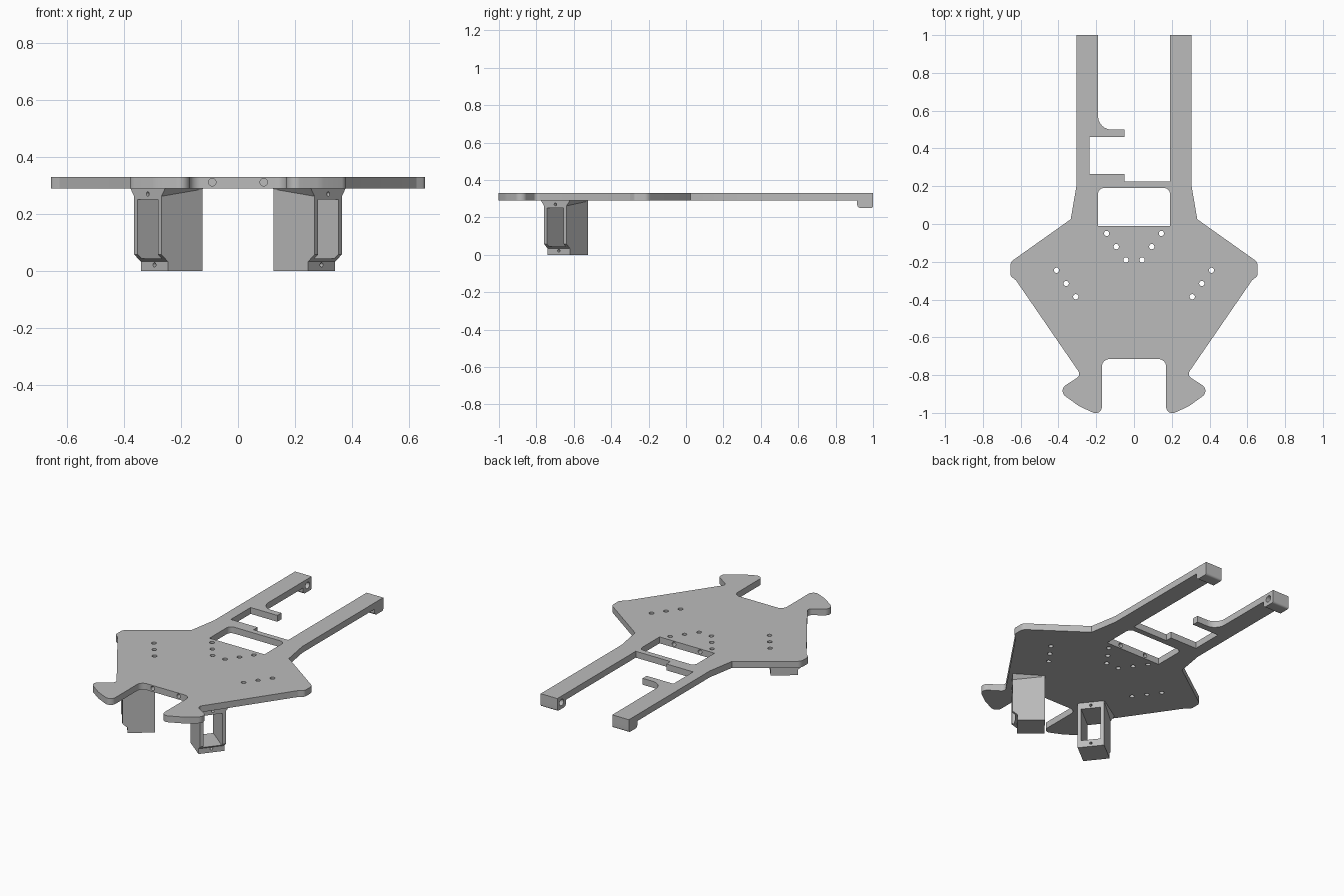
import bpy, bmesh, math
from mathutils import Matrix, Vector

if "Cube" in bpy.data.objects:
    bpy.data.objects.remove(bpy.data.objects["Cube"], do_unlink=True)

grey = bpy.data.materials.new("light_grey")
grey.use_nodes = True
grey.diffuse_color = (0.5, 0.5, 0.5, 1)
grey.node_tree.nodes["Principled BSDF"].inputs["Base Color"].default_value = (0.5, 0.5, 0.5, 1)

BOTTOM, TOP = 0.29, 0.33
YZ = Matrix(((0, 0, 1, 0), (1, 0, 0, 0), (0, 1, 0, 0), (0, 0, 0, 1)))  # profile in y, z
XZ = Matrix(((1, 0, 0, 0), (0, 0, 1, 0), (0, 1, 0, 0), (0, 0, 0, 1)))  # profile in x, z


def fillet(corners, steps=8):
    """Round each (x, y, radius) corner of a closed profile."""
    pts = []
    for i, (x, y, r) in enumerate(corners):
        p = Vector((x, y))
        if r == 0:
            pts.append(p)
            continue
        a = (Vector(corners[i - 1][:2]) - p).normalized()
        b = (Vector(corners[(i + 1) % len(corners)][:2]) - p).normalized()
        half = a.angle(b) / 2
        centre = p + (a + b).normalized() * r / math.sin(half)
        start = p + a * r / math.tan(half) - centre
        end = p + b * r / math.tan(half) - centre
        for s in range(steps + 1):
            t = s / steps
            pts.append(centre + (start * (1 - t) + end * t).normalized() * r)
    return pts


def prism(bm, pts, low, high, matrix=Matrix()):
    """Extrude a flat profile from low to high."""
    rings = [[bm.verts.new(matrix @ Vector((p[0], p[1], h))) for p in pts] for h in (low, high)]
    bm.faces.new(rings[0][::-1])
    bm.faces.new(rings[1])
    for i in range(len(pts)):
        bm.faces.new((rings[0][i - 1], rings[0][i], rings[1][i], rings[1][i - 1]))


def rod(bm, centre, axis, radius, length):
    turn = Vector(axis).to_track_quat('Z', 'Y').to_matrix().to_4x4()
    bmesh.ops.create_cone(bm, cap_ends=True, segments=24, radius1=radius, radius2=radius,
                          depth=length, matrix=Matrix.Translation(centre) @ turn)


def make(name, bm, matrix=Matrix()):
    bm.transform(matrix)
    bmesh.ops.recalc_face_normals(bm, faces=bm.faces)
    mesh = bpy.data.meshes.new(name)
    bm.to_mesh(mesh)
    bm.free()
    mesh.materials.append(grey)
    ob = bpy.data.objects.new(name, mesh)
    bpy.context.collection.objects.link(ob)
    return ob


def combine(ob, tool, operation):
    mod = ob.modifiers.new("combine", 'BOOLEAN')
    mod.object, mod.operation, mod.solver = tool, operation, 'EXACT'
    bpy.ops.object.select_all(action='DESELECT')
    bpy.context.view_layer.objects.active = ob
    ob.select_set(True)
    bpy.ops.object.modifier_apply(modifier=mod.name)
    bpy.data.objects.remove(tool, do_unlink=True)


def smooth(ob):
    bpy.ops.object.select_all(action='DESELECT')
    bpy.context.view_layer.objects.active = ob
    ob.select_set(True)
    bpy.ops.object.shade_smooth_by_angle(angle=math.radians(30))


# Chassis plate outline: one side of the hull, mirrored, then the inner rear edge
side = [(0.17, -0.715, 0.04), (0.17, -1.02, 0.033), (0.29, -0.965, 0.15),
        (0.405, -0.882, 0.035), (0.28, -0.80, 0.025), (0.625, -0.298, 0.02),
        (0.655, -0.275, 0.025), (0.655, -0.202, 0.04), (0.335, 0.025, 0),
        (0.305, 0.2, 0), (0.305, 1, 0), (0.19, 1, 0)]
hook = [(0.19, 0.225, 0), (-0.05, 0.225, 0), (-0.05, 0.265, 0), (-0.235, 0.265, 0),
        (-0.235, 0.46, 0), (-0.05, 0.46, 0), (-0.05, 0.5, 0), (-0.19, 0.5, 0.07)]
outline = side + hook + [(-x, y, r) for x, y, r in reversed(side)]
bm = bmesh.new()
prism(bm, fillet(outline), BOTTOM, TOP)
plate = make("chassis_plate", bm)

# Rounded blocks under the rear arm ends
bm = bmesh.new()
block = fillet([(0.915, 0.31, 0), (0.915, 0.25, 0.02), (1, 0.25, 0.012), (1, 0.31, 0)])
for low, high in ((0.19, 0.305), (-0.305, -0.19)):
    prism(bm, block, low, high, YZ)
combine(plate, make("arm_end_blocks", bm), 'UNION')

# Window, screw holes and axle sockets
bm = bmesh.new()
prism(bm, fillet([(-0.19, -0.01, 0), (0.19, -0.01, 0), (0.19, 0.19, 0.03), (-0.19, 0.19, 0.03)]),
      BOTTOM - 0.05, TOP + 0.05)
for s in (-1, 1):
    for i in range(3):
        rod(bm, (s * (0.145 - 0.051 * i), -0.05 - 0.07 * i, 0.31), (0, 0, 1), 0.014, 0.1)
        rod(bm, (s * (0.41 - 0.051 * i), -0.245 - 0.07 * i, 0.31), (0, 0, 1), 0.014, 0.1)
    rod(bm, (s * 0.21, 0.958, 0.29), (1, 0, 0), 0.02, 0.12)
    rod(bm, (s * 0.09, -0.715, 0.311), (0, 1, 0), 0.013, 0.2)
# Sockets in the front wall of the window
bm_sockets = bmesh.new()
for s in (-1, 1):
    rod(bm_sockets, (s * 0.09, -0.01, 0.311), (0, 1, 0), 0.013, 0.15)
combine(plate, make("hole_cutter", bm), 'DIFFERENCE')
combine(plate, make("socket_cutter", bm_sockets), 'DIFFERENCE')
smooth(plate)

# Hollow motor brackets, turned outwards under the hull
HALF, BACK, FRONT = 0.0765, -0.155, 0.03
place = Matrix.Translation((0.2925, -0.68, 0)) @ Matrix.Rotation(math.atan2(-0.62, 0.784), 4, 'Z')
for name, flip in (("left_bracket", 1), ("right_bracket", -1)):
    where = Matrix.Diagonal((flip, 1, 1, 1)) @ place
    bm = bmesh.new()
    prism(bm, [(BACK, 0), (0, 0), (0, 0.033), (FRONT, 0.058), (FRONT, BOTTOM), (BACK, BOTTOM)],
          -HALF, HALF, XZ)
    bracket = make(name, bm, where)

    # Tapered flare where the bracket meets the plate
    bm = bmesh.new()
    for s in (-1, 1):
        for p in ((FRONT, HALF, 0.262), (FRONT, HALF, BOTTOM), (FRONT, HALF + 0.022, BOTTOM),
                  (BACK, HALF, BOTTOM - 0.003), (BACK, HALF, BOTTOM), (BACK, HALF + 0.002, BOTTOM)):
            bm.verts.new((p[0], s * (p[1] if p[1] > HALF else HALF - 0.01), p[2]))
        # Outer lower edge follows the bracket wall
        bm.verts.new((FRONT, s * HALF, 0.262))
        bm.verts.new((BACK, s * HALF, BOTTOM - 0.003))
    for s in (-1, 1):
        half = [v for v in bm.verts if v.co.y * s > 0 and not v.link_faces]
        bmesh.ops.convex_hull(bm, input=half)
    bmesh.ops.delete(bm, geom=[v for v in bm.verts if not v.link_faces], context='VERTS')
    combine(bracket, make("flare", bm, where), 'UNION')

    # Open channel and the screw holes above and below it
    bm = bmesh.new()
    w = HALF - 0.02
    prism(bm, [(-w, 0.045), (w, 0.045), (w, 0.25), (-w, 0.25)], -0.3, 0.2, YZ)
    for z in (0.022, 0.27):
        rod(bm, (-0.06, 0, z), (1, 0, 0), 0.008, 0.4)
    combine(bracket, make("channel_cutter", bm, where), 'DIFFERENCE')
    smooth(bracket)
